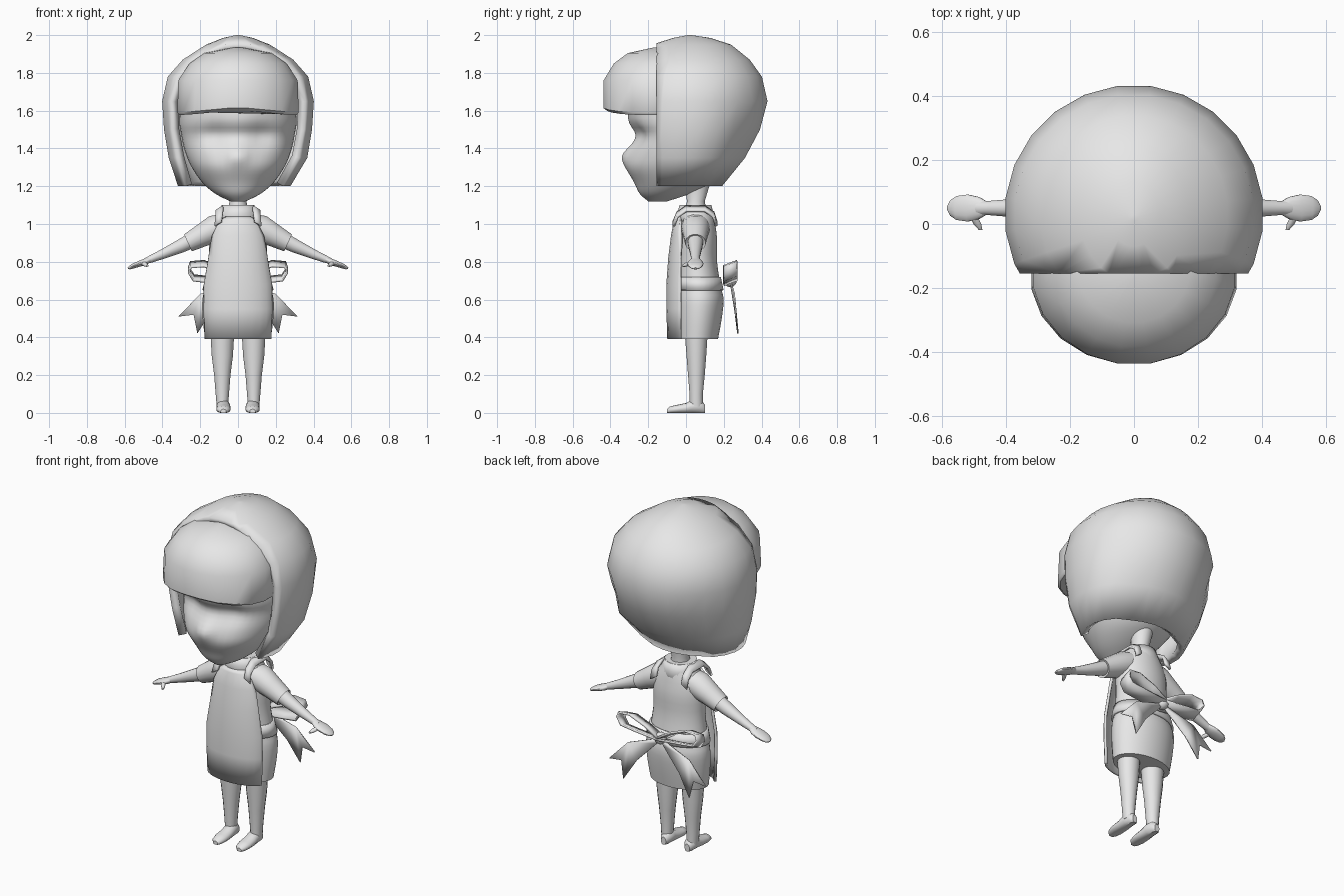
import bpy, bmesh, math
from mathutils import Vector as V

cube = bpy.data.objects.get("Cube")
if cube:
    bpy.data.objects.remove(cube, do_unlink=True)

clay = bpy.data.materials.new("light_grey")
clay.use_nodes = True
clay.diffuse_color = (0.8, 0.8, 0.8, 1)
clay.node_tree.nodes["Principled BSDF"].inputs["Base Color"].default_value = (0.8, 0.8, 0.8, 1)

X, Y, Z = V((1, 0, 0)), V((0, 1, 0)), V((0, 0, 1))


def finish(name, bm, thick=0, offset=-1, mirror=False, angle=40):
    bmesh.ops.recalc_face_normals(bm, faces=bm.faces)
    mesh = bpy.data.meshes.new(name)
    bm.to_mesh(mesh)
    bm.free()
    mesh.materials.append(clay)
    ob = bpy.data.objects.new(name, mesh)
    bpy.context.collection.objects.link(ob)
    if thick:
        mod = ob.modifiers.new("thickness", 'SOLIDIFY')
        mod.thickness, mod.offset = thick, offset
    if mirror:
        ob.modifiers.new("mirror", 'MIRROR')
    bpy.ops.object.select_all(action='DESELECT')
    ob.select_set(True)
    bpy.context.view_layer.objects.active = ob
    bpy.ops.object.shade_smooth_by_angle(angle=math.radians(angle))
    return ob


def smooth_rings(rings, steps):
    """Catmull-Rom interpolation between the key rings."""
    out = []
    last = len(rings) - 1
    for i in range(last):
        p = [V(rings[min(max(i + k, 0), last)]) for k in (-1, 0, 1, 2)]
        for s in range(steps):
            t = s / steps
            out.append(0.5 * (2 * p[1] + (p[2] - p[0]) * t
                              + (2 * p[0] - 5 * p[1] + 4 * p[2] - p[3]) * t ** 2
                              + (3 * p[1] - p[0] - 3 * p[2] + p[3]) * t ** 3))
    return out + [V(rings[-1])]


def loft(rings, u, v, n=20, caps=(True, True)):
    """Rings are (centre, radius along u, radius along v)."""
    bm = bmesh.new()
    loops = []
    for c, a, b in rings:
        angles = [2 * math.pi * (k + 0.5) / n for k in range(n)]
        loops.append([bm.verts.new(V(c) + u * a * math.cos(t) + v * b * math.sin(t)) for t in angles])
    for lo, hi in zip(loops, loops[1:]):
        for k in range(n):
            j = (k + 1) % n
            bm.faces.new((lo[k], lo[j], hi[j], hi[k]))
    if caps[0]:
        bm.faces.new(loops[0])
    if caps[1]:
        bm.faces.new(loops[-1])
    return bm


def upright(rows, steps=1, x=0, **kw):
    """Rows are (z, half width, front y, back y)."""
    rows = smooth_rings(rows, steps) if steps > 1 else rows
    return loft([((x, (f + b) / 2, z), w, (b - f) / 2) for z, w, f, b in rows], X, Y, **kw)


def cut_front(bm, y, keep_front):
    bmesh.ops.bisect_plane(bm, geom=bm.verts[:] + bm.edges[:] + bm.faces[:], plane_co=(0, y, 0),
                           plane_no=Y, clear_outer=keep_front, clear_inner=not keep_front)


def gauss(dx, dz, r):
    return math.exp(-(dx * dx + dz * dz) / (r * r))


# Head with eye hollows and a small snub nose
bm = upright([(1.12, .04, -.2, -.1), (1.16, .12, -.245, .02), (1.22, .19, -.275, .14),
              (1.3, .245, -.315, .22), (1.38, .28, -.305, .27), (1.47, .3, -.285, .31),
              (1.56, .31, -.31, .33), (1.72, .28, -.27, .3), (1.85, .16, -.15, .2)], steps=4, n=48)
for p in bm.verts:
    if p.co.y < -.1:
        x, z = p.co.x, p.co.z
        p.co.y += .035 * gauss(abs(x) - .12, z - 1.47, .07) + .015 * gauss(x, z - 1.47, .06)
        p.co.y -= .035 * gauss(x, z - 1.36, .05)
finish("head", bm, angle=60)

# Neck
finish("neck", upright([(1.06, .06, -.01, .11), (1.12, .045, .005, .1), (1.22, .06, -.01, .13)]))

# Hair shell: open at the face, back panel set in behind the side locks
bm = upright([(1.2, .3, -.28, .205), (1.35, .37, -.33, .335), (1.5, .395, -.375, .42),
              (1.65, .405, -.375, .435), (1.78, .375, -.345, .405), (1.87, .295, -.28, .34),
              (1.95, .17, -.18, .24), (1.985, .08, -.07, .13), (2, .01, .01, .03)],
             n=24, caps=(False, True))
for p in bm.verts:
    if p.co.z < 1.6 and p.co.y > abs(p.co.x) * .75:
        p.co.x *= .93
        p.co.y *= .94
    if p.co.z < 1.3:
        p.co.x -= .02
cut_front(bm, -.155, False)
finish("hair_shell", bm, thick=.045)

# Fringe
bm = upright([(1.575, .315, -.42, .1), (1.59, .325, -.44, .12), (1.76, .32, -.44, .14),
              (1.85, .26, -.385, .12), (1.905, .18, -.31, .06), (1.935, .02, -.17, -.1)], n=20)
for p in bm.verts:
    if p.co.z < 1.6:
        p.co.z += .025 * gauss(p.co.x, 0, .2)
finish("fringe", bm)

# Dress with flared skirt
dress = [(.39, .175, -.05, .17), (.5, .188, -.055, .19), (.6, .19, -.055, .2),
         (.67, .172, -.05, .185), (.8, .155, -.045, .165), (.92, .155, -.05, .165),
         (1.0, .14, -.045, .155), (1.05, .11, -.035, .145), (1.1, .085, -.03, .13)]
finish("dress", upright(dress, steps=3, n=28))

# Standing collar and waist tie
finish("collar", upright([(1.0, .125, -.055, .155), (1.06, .1, -.045, .145), (1.1, .088, -.035, .135)],
                         n=24, caps=(False, False)), thick=.012)
finish("waist_tie", upright([(.65, .19, -.06, .2), (.72, .172, -.055, .185)],
                            n=28, caps=(False, False)), thick=.012)

# Apron: only its front half is kept
bm = upright([(.39, .185, -.1, .09), (.55, .192, -.105, .1), (.68, .19, -.105, .1),
              (.82, .168, -.095, .1), (.94, .155, -.08, .1), (1.02, .12, -.065, .1),
              (1.04, .09, -.055, .1)], n=24, caps=(False, False))
cut_front(bm, -.03, True)
finish("apron", bm, thick=.015)


def ribbon(name, points, half, thick=.008, mirror=True):
    """A band of half width vector `half` along a path."""
    bm = bmesh.new()
    pairs = [(bm.verts.new(V(p) - V(half)), bm.verts.new(V(p) + V(half))) for p in points]
    for a, b in zip(pairs, pairs[1:]):
        bm.faces.new((a[0], b[0], b[1], a[1]))
    return finish(name, bm, thick, 0, mirror)


# Apron straps over the shoulders
ribbon("apron_straps", [(.105, -.065, 1.0), (.1, -.045, 1.05), (.098, 0, 1.08), (.098, .1, 1.08),
                        (.1, .145, 1.05), (.1, .16, 1.0)], (.018, 0, -.012), .014)

# Bow loops, tails and knot at the back
ribbon("bow_loops", [(0, .235, .7), (.08, .235, .75), (.18, .235, .79), (.25, .235, .785),
                     (.26, .235, .755), (.235, .235, .715), (.15, .235, .705), (0, .235, .69)],
       (0, .036, .014), .012)
bm = bmesh.new()
tail = [(0, .235, .7), (.2, .255, .63), (.315, .265, .51), (.235, .265, .52),
        (.215, .275, .42), (.14, .26, .54), (.02, .24, .665)]
verts = [bm.verts.new(p) for p in tail]
bm.faces.new(verts)
bmesh.ops.triangulate(bm, faces=bm.faces[:])
finish("bow_tails", bm, .008, 0, True)
bm = bmesh.new()
bmesh.ops.create_icosphere(bm, subdivisions=2, radius=.035)
for p in bm.verts:
    p.co = p.co + V((0, .235, .7))
finish("bow_knot", bm)

# Sleeves, arms and hands slope down along one line
slope = V((.42, 0, .9)).normalized()


def limb(name, rows, n=16):
    """Rows are (x, z, half depth, half height)."""
    finish(name, loft([((x, .05, z), d, h) for x, z, d, h in rows], Y, slope, n), mirror=True)


limb("sleeves", [(.06, 1.0, .075, .06), (.12, .975, .075, .075), (.19, .94, .065, .062),
                 (.265, .9, .055, .05), (.26, .902, .045, .04)])
limb("arms", [(.2, .935, .045, .045), (.3, .885, .038, .037), (.4, .84, .027, .026),
              (.46, .815, .022, .02), (.49, .803, .024, .016)])
limb("hands", [(.46, .815, .02, .014), (.485, .803, .035, .017), (.52, .79, .043, .016),
               (.555, .777, .038, .013), (.575, .768, .024, .009), (.583, .765, .008, .004)])
finish("thumbs", loft([((.505, .03, .795), .013, .011), ((.49, .0, .785), .013, .011),
                       ((.48, -.018, .778), .006, .006)], X, Z, 10), mirror=True)

# Legs
finish("legs", upright([(.03, .03, .02, .09), (.1, .036, .018, .09), (.2, .044, .01, .1),
                        (.3, .057, .002, .108), (.45, .066, -.01, .118)], x=.083, n=16), mirror=True)

# Shoes: cross-sections from toe to heel, resting on the ground
shoe = [(-.1, .015, .012), (-.085, .03, .019), (-.05, .039, .023), (0, .038, .028),
        (.04, .036, .038), (.08, .032, .036), (.1, .016, .024)]
bm = loft([((.077, y, h), w, h) for y, w, h in shoe], X, Z, 14)
for p in bm.verts:
    p.co.z = max(p.co.z, .004) - .004
finish("shoes", bm, mirror=True)
